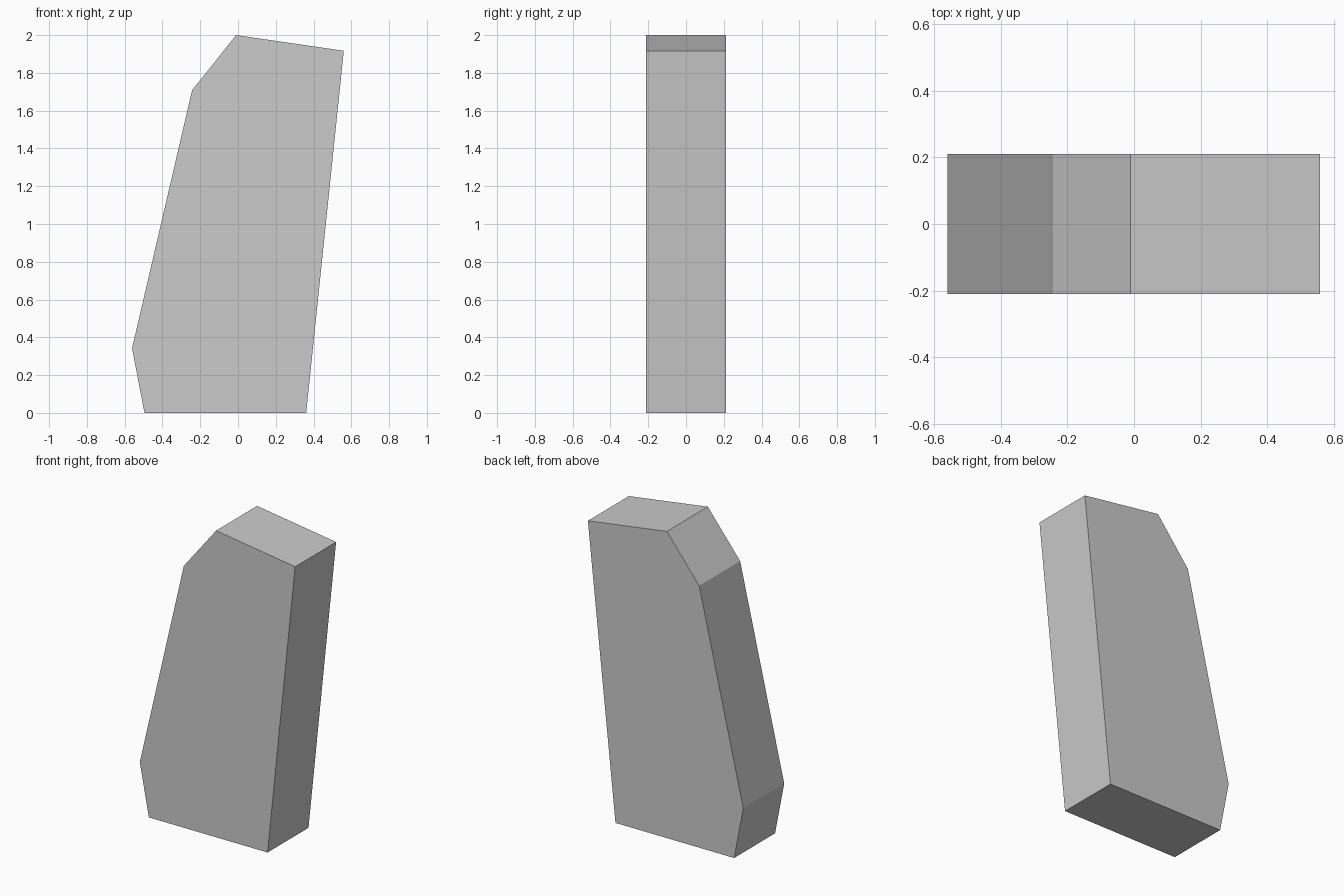
import bpy, bmesh

if "Cube" in bpy.data.objects:
    bpy.data.objects.remove(bpy.data.objects["Cube"])

# Side profile (x, z), counter-clockwise seen from the front
PROFILE = [(-0.495, 0), (0.361, 0), (0.56, 1.917),
           (-0.01, 2.0), (-0.243, 1.708), (-0.561, 0.342)]
HALF_DEPTH = 0.211


def extruded_profile(name, points, half_depth):
    bm = bmesh.new()
    face = bm.faces.new([bm.verts.new((x, -half_depth, z)) for x, z in points])
    result = bmesh.ops.extrude_face_region(bm, geom=[face], use_keep_orig=True)
    moved = [v for v in result["geom"] if isinstance(v, bmesh.types.BMVert)]
    bmesh.ops.translate(bm, verts=moved, vec=(0, 2 * half_depth, 0))
    bmesh.ops.recalc_face_normals(bm, faces=bm.faces)
    mesh = bpy.data.meshes.new(name)
    bm.to_mesh(mesh)
    bm.free()
    obj = bpy.data.objects.new(name, mesh)
    bpy.context.collection.objects.link(obj)
    return obj


# Standing slab with chamfered corners
extruded_profile("stone_slab", PROFILE, HALF_DEPTH)
